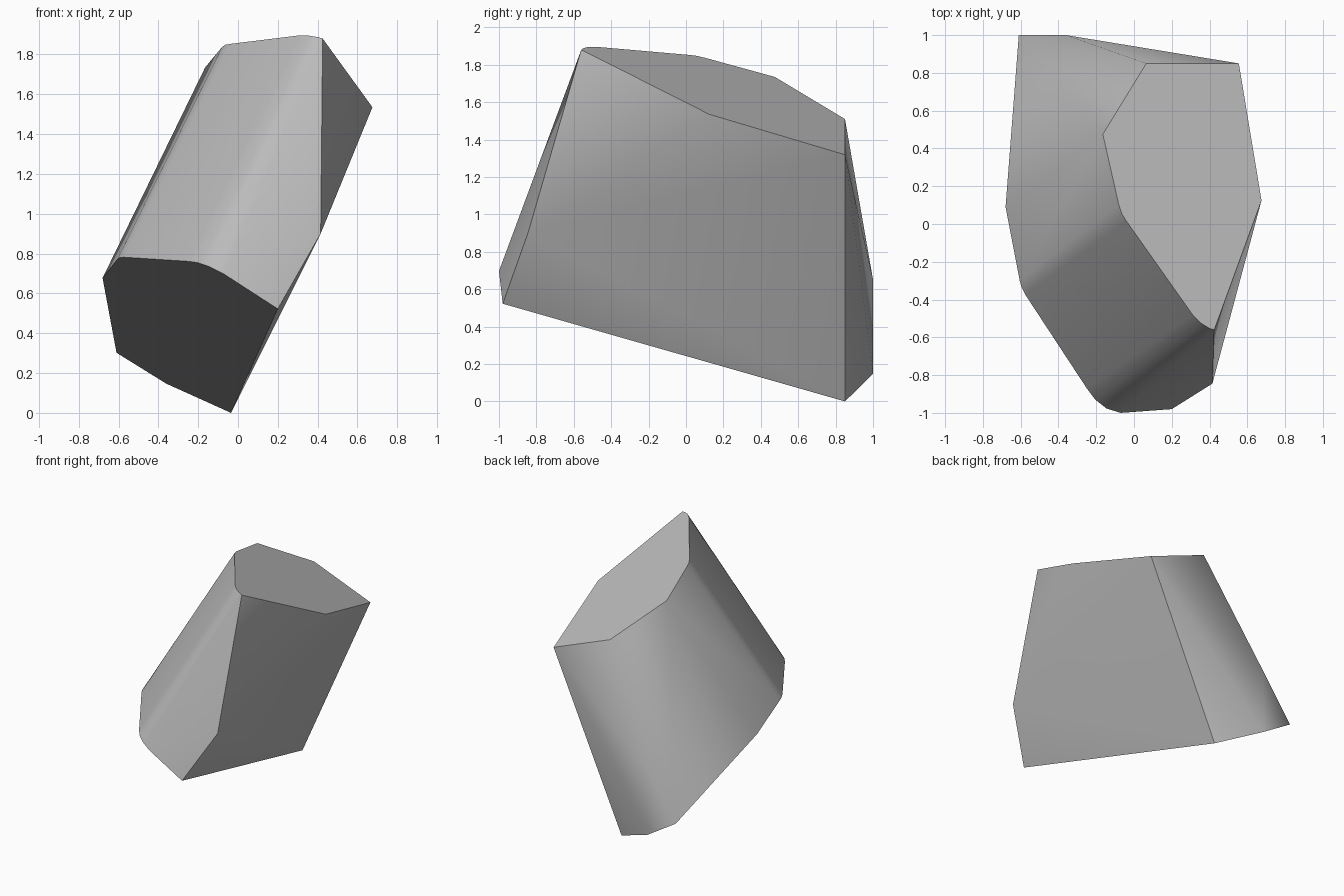
import bpy, bmesh, math

cube = bpy.data.objects.get("Cube")
if cube:
    bpy.data.objects.remove(cube, do_unlink=True)

# One stone-grey colour
stone = bpy.data.materials.new("stone_grey")
stone.use_nodes = True
grey = (0.5, 0.5, 0.5, 1)
stone.diffuse_color = grey
stone.node_tree.nodes["Principled BSDF"].inputs["Base Color"].default_value = grey


def tilted(outline, origin, slope):
    """Lift a plan outline onto a tilted plane."""
    ox, oy, oz = origin
    sx, sy = slope
    return [(x, y, oz + sx * (x - ox) + sy * (y - oy)) for x, y in outline]


# Tilted top facet, with the worn front corner
top = tilted([(0.425, -0.56), (0.40, -0.553), (0.355, -0.525), (0.31, -0.48),
              (-0.04, 0.015), (-0.065, 0.055), (-0.08, 0.1), (-0.165, 0.475),
              (0.065, 0.85), (0.555, 0.85), (0.675, 0.125)],
             (0.425, -0.56, 1.88), (-0.389, -0.362))

# Tilted underside facet, with the worn front corner
under = tilted([(-0.035, 0.85), (-0.36, 1.0), (-0.61, 1.0), (-0.68, 0.09),
                (-0.605, -0.30), (-0.595, -0.335), (-0.575, -0.375),
                (-0.25, -0.87), (-0.205, -0.93), (-0.145, -0.977),
                (-0.07, -1.0), (0.2, -0.98)],
               (-0.035, 0.85, 0.0), (-0.62, -0.365))

# Chipped corners on the flanks
chips = [(0.415, -0.845, 0.9), (-0.36, 1.0, 0.65)]

# Wrap the facets into one cut stone
bm = bmesh.new()
for co in top + under + chips:
    bm.verts.new(co)
hull = bmesh.ops.convex_hull(bm, input=bm.verts)
loose = [v for v in bm.verts if not v.link_faces]
bmesh.ops.delete(bm, geom=loose, context='VERTS')
bmesh.ops.dissolve_limit(bm, angle_limit=math.radians(1.5),
                         verts=bm.verts, edges=bm.edges)
bmesh.ops.recalc_face_normals(bm, faces=bm.faces)

mesh = bpy.data.meshes.new("rock")
bm.to_mesh(mesh)
bm.free()
mesh.materials.append(stone)
rock = bpy.data.objects.new("rock", mesh)
bpy.context.collection.objects.link(rock)

# Soft worn edges, crisp breaks
bpy.ops.object.select_all(action='DESELECT')
rock.select_set(True)
bpy.context.view_layer.objects.active = rock
bpy.ops.object.shade_smooth_by_angle(angle=math.radians(47))
